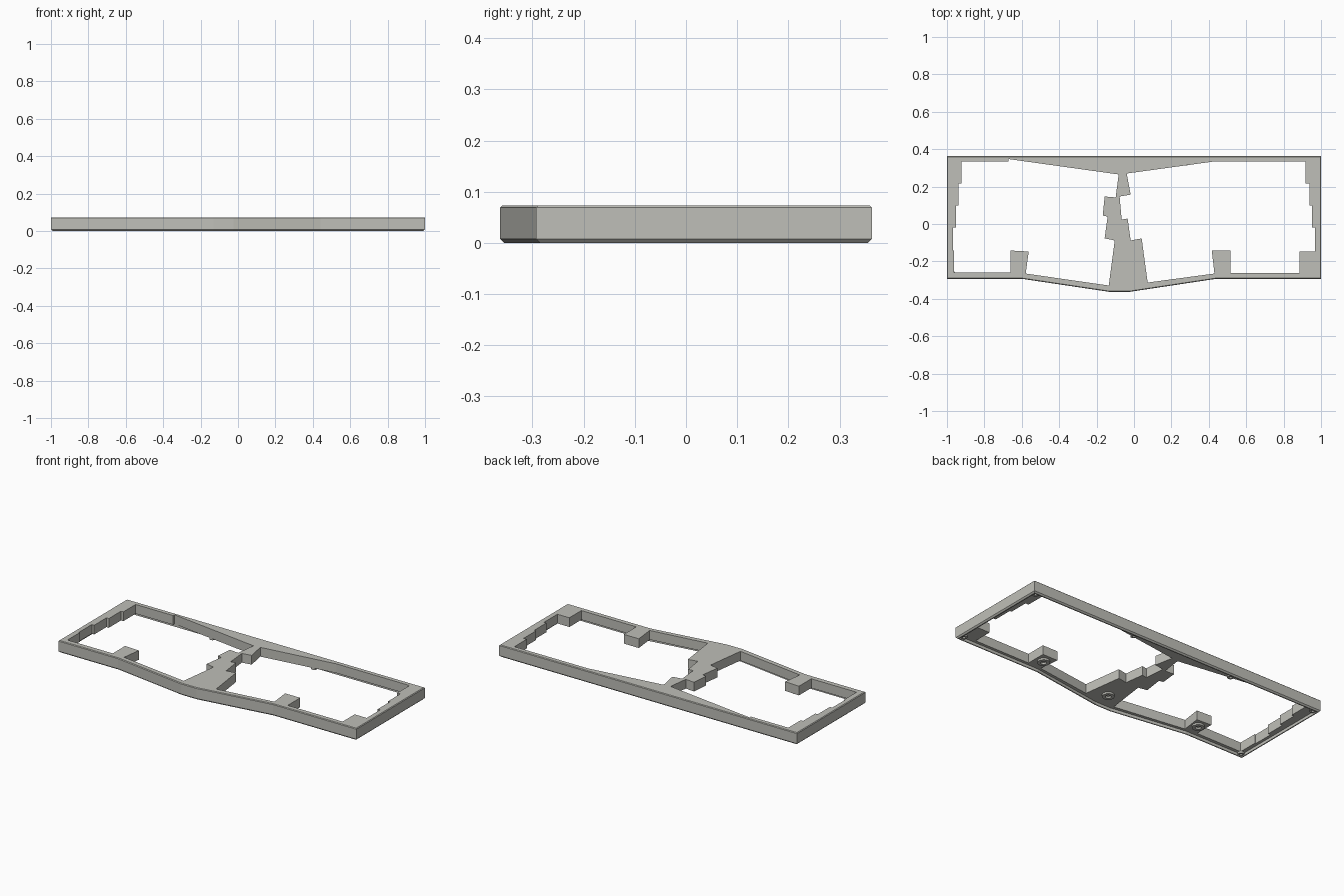
import bpy, bmesh, math
from mathutils import Vector

if "Cube" in bpy.data.objects:
    bpy.data.objects.remove(bpy.data.objects["Cube"])

HEIGHT, CEILING = 0.073, 0.017

grey = bpy.data.materials.new("warm light grey")
grey.diffuse_color = (0.52, 0.52, 0.48, 1)
grey.use_nodes = True
grey.node_tree.nodes["Principled BSDF"].inputs["Base Color"].default_value = grey.diffuse_color

# Outlines, counter-clockwise
OUTER = [(-1, -.293), (-.6, -.293), (-.13, -.363), (-.025, -.363),
         (.44, -.293), (1, -.293), (1, .363), (-1, .363)]
LEFT_HOLE = [(-.921, .334), (-.67, .334), (-.67, .347), (-.082, .265), (-.098, .142),
             (-.157, .147), (-.167, .045), (-.141, .04), (-.157, -.077), (-.103, -.088),
             (-.135, -.329), (-.579, -.265), (-.563, -.147), (-.659, -.142), (-.659, -.26),
             (-.963, -.26), (-.963, -.142), (-.969, -.142), (-.969, -.018), (-.953, -.018),
             (-.953, .099), (-.937, .099), (-.937, .216), (-.921, .216)]
RIGHT_HOLE = [(-.039, .27), (.426, .334), (.918, .334), (.918, .216), (.939, .216),
              (.939, .099), (.951, .099), (.951, -.018), (.967, -.018), (.967, -.147),
              (.886, -.147), (.886, -.262), (.517, -.262), (.517, -.142), (.416, -.142),
              (.43, -.265), (.073, -.313), (.041, -.077), (-.018, -.088), (-.034, .029),
              (-.066, .024), (-.077, .147), (-.018, .157)]


def inset(points, d):
    """Move every side of a counter-clockwise outline inward by d."""
    result = []
    for i, p in enumerate(points):
        p = Vector(p)
        a = (p - Vector(points[i - 1])).normalized()
        b = (Vector(points[(i + 1) % len(points)]) - p).normalized()
        na, nb = Vector((-a.y, a.x)), Vector((-b.y, b.x))
        result.append(p + (na + nb) * d / (1 + na.dot(nb)))
    return result


def add_loop(bm, points, z):
    verts = [bm.verts.new((p[0], p[1], z)) for p in points]
    for i, v in enumerate(verts):
        bm.edges.new((verts[i - 1], v))
    return verts


def bridge(bm, a, b):
    for i in range(len(a)):
        bm.faces.new((a[i - 1], a[i], b[i], b[i - 1]))


def fill(bm, loops, direction):
    edges = [bm.edges.get((l[i - 1], l[i])) for l in loops for i in range(len(l))]
    bmesh.ops.triangle_fill(bm, edges=edges, use_beauty=True, normal=(0, 0, direction))


def finish(bm, name):
    bmesh.ops.recalc_face_normals(bm, faces=bm.faces[:])
    mesh = bpy.data.meshes.new(name)
    bm.to_mesh(mesh)
    bm.free()
    mesh.materials.append(grey)
    obj = bpy.data.objects.new(name, mesh)
    bpy.context.collection.objects.link(obj)
    return obj


# Frame: chamfered outer wall, recessed underside and two openings
bm = bmesh.new()
section = [(.014, CEILING), (.014, 0), (.008, 0), (0, .008),
           (0, HEIGHT - .004), (.004, HEIGHT)]
rings = [add_loop(bm, inset(OUTER, d), z) for d, z in section]
for lower, upper in zip(rings, rings[1:]):
    bridge(bm, lower, upper)
tops, bottoms = [rings[-1]], [rings[0]]
for hole in (LEFT_HOLE, RIGHT_HOLE):
    bottoms.append(add_loop(bm, hole, CEILING))
    tops.append(add_loop(bm, hole, HEIGHT))
    bridge(bm, bottoms[-1], tops[-1])
fill(bm, tops, 1)
fill(bm, bottoms, -1)
finish(bm, "case_frame")


# Screw bosses: short hollow rings under the frame
def boss(name, x, y, radius, bore):
    bm = bmesh.new()
    n = 24
    circle = [(math.cos(i * math.tau / n), math.sin(i * math.tau / n)) for i in range(n)]
    profile = [(radius, CEILING + .001), (radius, .006), (bore, .006), (bore, CEILING + .001)]
    loops = [add_loop(bm, [(x + r * c, y + r * s) for c, s in circle], z) for r, z in profile]
    for i in range(4):
        bridge(bm, loops[i - 1], loops[i])
    obj = finish(bm, name)
    bpy.context.view_layer.objects.active = obj
    obj.select_set(True)
    bpy.ops.object.shade_smooth_by_angle()
    obj.select_set(False)


for i, (x, y) in enumerate([(-.612, -.195), (-.03, -.25), (.468, -.195)]):
    boss(f"front_boss_{i + 1}", x, y, .034, .016)
for i, (x, y) in enumerate([(-.4, .327), (.28, .331), (-.972, -.268), (.968, -.262),
                            (-.968, .335), (.968, .335)]):
    boss(f"edge_boss_{i + 1}", x, y, .018, .008)
